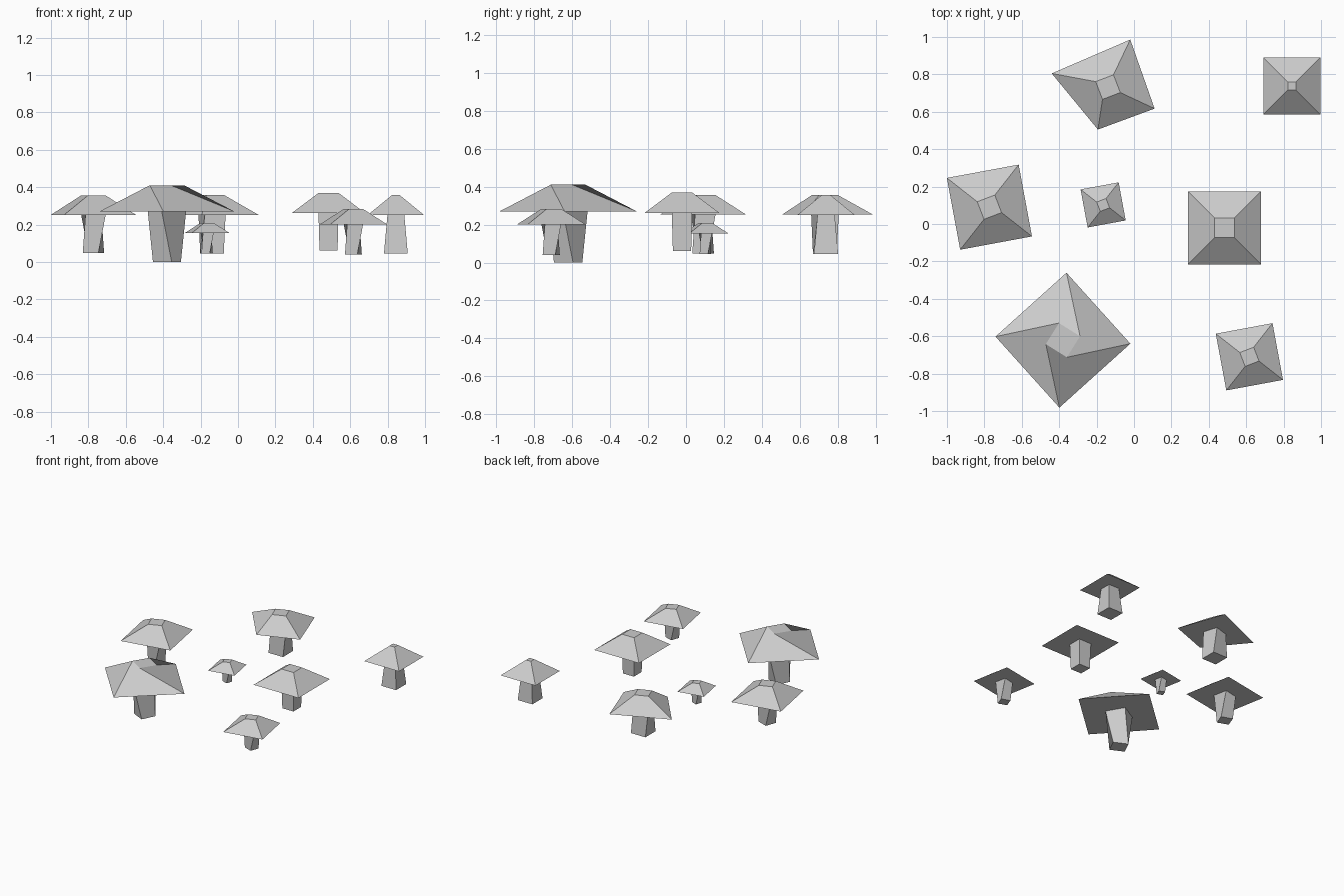
import bpy
from math import cos, sin, radians

if "Cube" in bpy.data.objects:
    bpy.data.objects.remove(bpy.data.objects["Cube"])


def ring(cx, cy, r, angle, z):
    """Square cross-section, first corner at the given angle."""
    return [(cx + r * cos(radians(angle + 90 * k)),
             cy + r * sin(radians(angle + 90 * k)), z) for k in range(4)]


def loft(name, low, high):
    """Closed four-sided block between two rings."""
    faces = [(3, 2, 1, 0), (4, 5, 6, 7)]
    faces += [(i, (i + 1) % 4, 4 + (i + 1) % 4, 4 + i) for i in range(4)]
    mesh = bpy.data.meshes.new(name)
    mesh.from_pydata(low + high, [], faces)
    mesh.update()
    obj = bpy.data.objects.new(name, mesh)
    bpy.context.collection.objects.link(obj)
    return obj


def mushroom(name, x, y, heights, stem_low, stem_high, rim, crown):
    """heights: foot, rim, crown; the others are (radius, angle) pairs or a rim ring."""
    z0, z1, z2 = heights
    loft(name + "_stem", ring(x, y, *stem_low, z0), ring(x, y, *stem_high, z1))
    low = rim if isinstance(rim, list) else ring(x, y, *rim, z1)
    loft(name + "_cap", low, ring(x, y, *crown, z2))


# Three twisted mushrooms of the same shape at different sizes
for name, x, y, foot, s in (("left_mushroom", -0.773, 0.09, 0.048, 1.0),
                            ("small_mushroom", -0.165, 0.102, 0.046, 0.53),
                            ("front_right_mushroom", 0.617, -0.71, 0.04, 0.79)):
    mushroom(name, x, y, (foot, foot + 0.204 * s, foot + 0.308 * s),
             (0.063 * s, 25), (0.078 * s, 57), (0.276 * s, 55.5), (0.071 * s, 66))

# Straight mushrooms
mushroom("right_mushroom", 0.484, -0.021, (0.06, 0.262, 0.37),
         (0.068, 45), (0.076, 45), (0.277, 45), (0.074, 45))
mushroom("back_right_mushroom", 0.844, 0.738, (0.045, 0.25, 0.357),
         (0.09, 45), (0.064, 45), (0.215, 45), (0.03, 45))

# Back mushroom with a stretched brim
brim = [(-0.02, 0.986, 0.252), (-0.44, 0.805, 0.252),
        (-0.193, 0.505, 0.252), (0.11, 0.617, 0.252)]
mushroom("back_mushroom", -0.139, 0.732, (0.045, 0.252, 0.357),
         (0.089, 45), (0.082, 62), brim, (0.072, 66))

# Large mushroom with a strongly twisted cap
mushroom("large_mushroom", -0.38, -0.621, (0.0, 0.27, 0.41),
         (0.079, 19), (0.106, -15), (0.361, -3), (0.094, -77))
